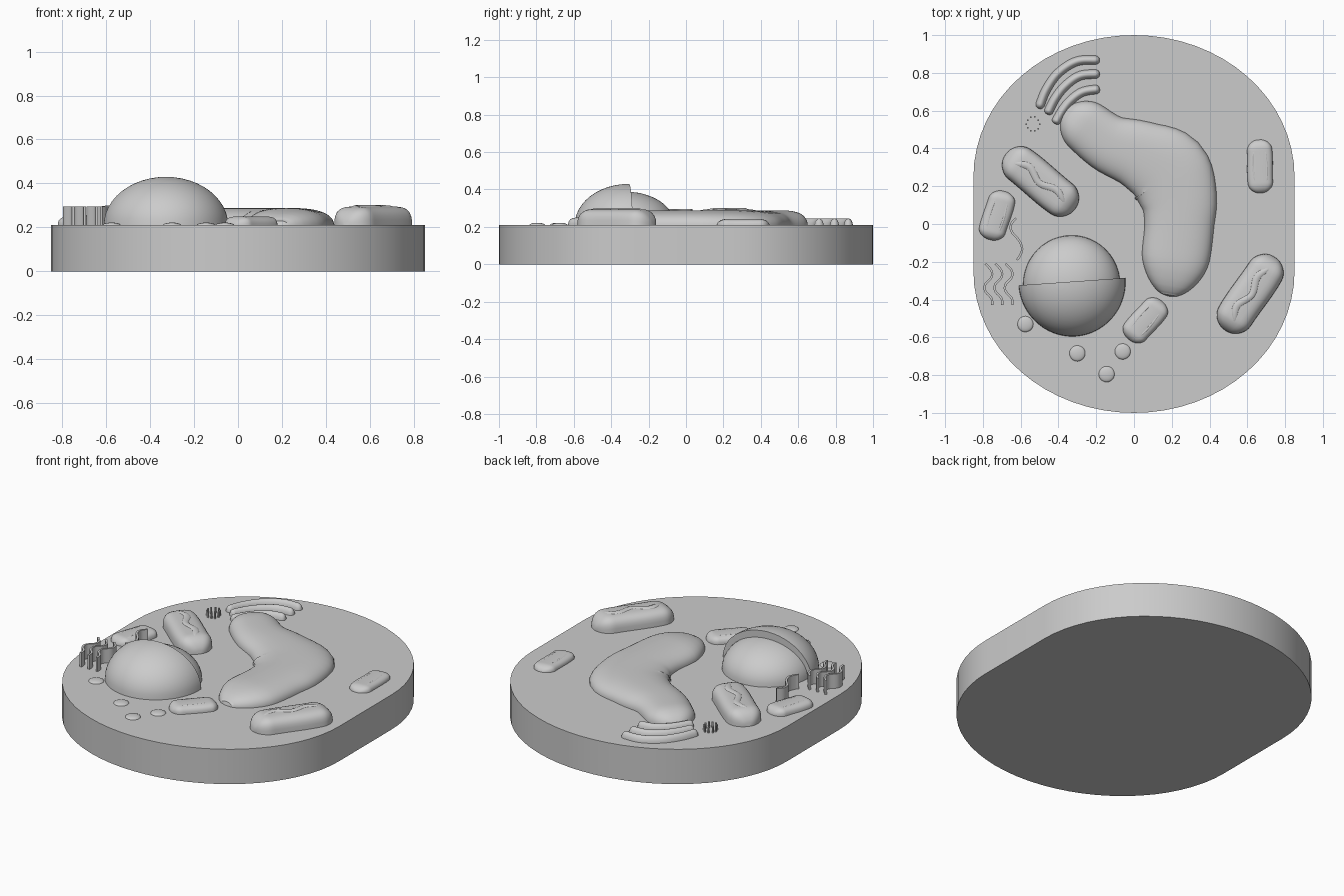
import bpy, bmesh, math, random
from mathutils import Vector

if "Cube" in bpy.data.objects:
    bpy.data.objects.remove(bpy.data.objects["Cube"])

random.seed(4)
TOP = 0.21
grey = bpy.data.materials.new("plain grey")
grey.diffuse_color = (0.6, 0.6, 0.6, 1)
grey.use_nodes = True
grey.node_tree.nodes["Principled BSDF"].inputs["Base Color"].default_value = grey.diffuse_color


def finish(name, bm, angle=35):
    bmesh.ops.recalc_face_normals(bm, faces=bm.faces)
    me = bpy.data.meshes.new(name)
    bm.to_mesh(me)
    bm.free()
    me.materials.append(grey)
    ob = bpy.data.objects.new(name, me)
    bpy.context.collection.objects.link(ob)
    bpy.context.view_layer.objects.active = ob
    ob.select_set(True)
    bpy.ops.object.shade_smooth_by_angle(angle=math.radians(angle))
    ob.select_set(False)
    return ob


def spline(pts, n):
    """Catmull-Rom samples through tuples of any length."""
    p = [Vector(q) for q in pts]
    p = [2 * p[0] - p[1]] + p + [2 * p[-1] - p[-2]]
    out = []
    for k in range(n + 1):
        t = k / n * (len(p) - 3)
        i = min(int(t), len(p) - 4)
        t -= i
        a, b, c, d = p[i:i + 4]
        out.append(0.5 * (2 * b + (c - a) * t + (2 * a - 5 * b + 4 * c - d) * t * t
                          + (3 * b - a - 3 * c + d) * t ** 3))
    return out


def mound(name, pts, height, n=40, cap=0.2, base=TOP, boxy=1.0, ring=16, sink=0.01):
    """Rounded swell along a path of (x, y, half width)."""
    s = spline(pts, n)
    # crowd samples towards the rounded ends
    s = spline([tuple(v) for v in s], n * 3)
    m = len(s) - 1
    ids = [round(m * (1 - math.cos(math.pi * k / n)) / 2) for k in range(n + 1)]
    bm = bmesh.new()
    rows = []
    for i in ids:
        f = i / m
        e = min(f, 1 - f) / cap
        k = 1 if e >= 1 else math.sqrt(max(0, 1 - (1 - e) ** 2))
        k = max(k, 0.02)
        a, b = s[max(i - 2, 0)], s[min(i + 2, m)]
        d = Vector((b[0] - a[0], b[1] - a[1])).normalized()
        row = []
        for j in range(ring + 1):
            q = math.pi * j / ring
            w = math.copysign(abs(math.cos(q)) ** boxy, math.cos(q)) * s[i][2] * k
            z = math.sin(q) ** boxy * height * k ** 0.9
            row.append(bm.verts.new((s[i][0] - d.y * w, s[i][1] + d.x * w, base - sink + z)))
        rows.append(row)
    for r, t in zip(rows, rows[1:]):
        for j in range(ring):
            bm.faces.new((r[j], r[j + 1], t[j + 1], t[j]))
        bm.faces.new((r[ring], r[0], t[0], t[ring]))
    bm.faces.new(rows[0])
    bm.faces.new(rows[-1])
    return finish(name, bm, 60)


def dome(name, c, rx, ry, h, a0=0, a1=360, segs=48, rings=12):
    """Half ellipsoid, or a wedge of one closed by a flat wall."""
    bm = bmesh.new()
    full = a1 - a0 == 360
    angs = [math.radians(a0 + (a1 - a0) * k / segs) for k in range(segs + (not full))]
    rows = []
    for r in range(rings):
        q = math.pi / 2 * r / rings
        rows.append([bm.verts.new((c[0] + rx * math.cos(q) * math.cos(a),
                                   c[1] + ry * math.cos(q) * math.sin(a),
                                   TOP + h * math.sin(q))) for a in angs])
    tip = bm.verts.new((c[0], c[1], TOP + h))
    n = len(angs)
    for j in range(n if full else n - 1):
        k = (j + 1) % n
        for r, t in zip(rows, rows[1:]):
            bm.faces.new((r[j], r[k], t[k], t[j]))
        bm.faces.new((rows[-1][j], rows[-1][k], tip))
    if not full:
        bm.faces.new([r[0] for r in rows] + [tip] + [r[-1] for r in reversed(rows)])
    bm.faces.new(rows[0])
    return finish(name, bm)


def ribbon(name, pts, half, top, n=28):
    """Thin upright wall following a path."""
    s = spline(pts, n)
    bm = bmesh.new()
    left, right = [], []
    for i, p in enumerate(s):
        d = (s[min(i + 1, n)] - s[max(i - 1, 0)]).normalized()
        left.append(bm.verts.new((p.x - d.y * half, p.y + d.x * half, TOP - 0.01)))
        right.append(bm.verts.new((p.x + d.y * half, p.y - d.x * half, TOP - 0.01)))
    faces = [bm.faces.new((left[i], left[i + 1], right[i + 1], right[i])) for i in range(n)]
    ext = bmesh.ops.extrude_face_region(bm, geom=faces)
    for v in ext["geom"]:
        if isinstance(v, bmesh.types.BMVert):
            v.co.z = top
    return finish(name, bm)


# Base slab: straight sides with rounded ends
bm = bmesh.new()
ring = []
for end in (1, -1):
    for k in range(33):
        a = math.pi * k / 32
        ring.append(bm.verts.new((0.85 * math.cos(a) * end,
                                  end * (0.25 + 0.75 * math.sin(a)), 0)))
face = bm.faces.new(ring)
ext = bmesh.ops.extrude_face_region(bm, geom=[face])
bmesh.ops.translate(bm, vec=(0, 0, TOP),
                    verts=[v for v in ext["geom"] if isinstance(v, bmesh.types.BMVert)])
finish("base_slab", bm, 30)

# Nucleus: inner dome and a larger half shell over its front
dome("nucleus_inner", (-0.33, -0.32), 0.257, 0.26, 0.178)
shell = dome("nucleus_shell", (0, 0), 0.283, 0.29, 0.22, 180, 360)
shell.location = (-0.328, -0.305, 0)
shell.rotation_euler.z = math.radians(4)

# Large bent vacuole
mound("vacuole", [(-0.365, 0.60, 0.125), (-0.26, 0.52, 0.14), (-0.13, 0.425, 0.155),
                  (0.03, 0.365, 0.185), (0.175, 0.28, 0.225), (0.235, 0.14, 0.205),
                  (0.24, 0.0, 0.185), (0.22, -0.18, 0.18), (0.185, -0.385, 0.15)],
      0.088, n=56, cap=0.13, boxy=0.8, ring=24)

# Mitochondria: x, y, length, width, angle, height
for i, (x, y, length, width, ang, h) in enumerate([
        (-0.495, 0.225, 0.47, 0.20, -38, 0.085),
        (0.615, -0.37, 0.47, 0.20, 57, 0.085),
        (0.667, 0.305, 0.285, 0.135, 93, 0.032),
        (-0.725, 0.045, 0.27, 0.145, 74, 0.04),
        (0.06, -0.51, 0.27, 0.145, 50, 0.04)]):
    d = Vector((math.cos(math.radians(ang)), math.sin(math.radians(ang))))
    s = Vector((-d.y, d.x))
    c = Vector((x, y))

    def at(u, v, w):
        q = c + d * u * length + s * v * width
        return (q.x, q.y, w * width)

    mound(f"mitochondrion_{i}", [at(-0.5, 0, 0.47), at(-0.2, 0.02, 0.5), at(0.2, -0.02, 0.5),
                                 at(0.5, 0, 0.47)], h + 0.01, cap=0.22, boxy=0.6)
    # wavy fold along the top
    if i < 2:
        mound(f"mitochondrion_fold_{i}",
              [at(-0.38, -0.08, 0.1), at(-0.2, 0.12, 0.13), at(0, -0.05, 0.12),
               at(0.2, 0.08, 0.13), at(0.38, -0.08, 0.1)],
              0.022, base=TOP + h - 0.006, ring=10)
    else:
        for v in (-0.22, 0.0, 0.22):
            mound(f"mitochondrion_fold_{i}",
                  [at(-0.36, v, 0.07), at(0, v * 1.2, 0.08), at(0.36, v, 0.07)],
                  0.018, base=TOP + h - 0.008, n=20, ring=8)

# Stacked curved sacs
for i, pts in enumerate([
        [(-0.18, 0.868), (-0.30, 0.862), (-0.40, 0.80), (-0.465, 0.71), (-0.505, 0.61)],
        [(-0.18, 0.795), (-0.285, 0.785), (-0.365, 0.73), (-0.42, 0.66), (-0.46, 0.58)],
        [(-0.18, 0.715), (-0.27, 0.70), (-0.335, 0.655), (-0.38, 0.60), (-0.42, 0.53)]]):
    mound(f"curved_sac_{i}", [(x, y, 0.025) for x, y in pts], 0.045, cap=0.06, ring=10)

# Wavy upright sheets
for i, x in enumerate((-0.775, -0.722, -0.668)):
    ribbon(f"wavy_sheet_{i}", [(x + dx, -0.21 - 0.0365 * k) for k, dx in
                               enumerate((-0.012, 0.02, 0.02, -0.012, -0.012, 0.02, 0.025))],
           0.006, 0.296)
ribbon("long_wavy_sheet", [(-0.625, 0.03), (-0.65, 0.0), (-0.648, -0.04), (-0.61, -0.085),
                           (-0.592, -0.13), (-0.605, -0.17), (-0.62, -0.19)], 0.006, 0.296)

# Low round vesicles
for x, y in ((-0.575, -0.53), (-0.3, -0.685), (-0.145, -0.795), (-0.06, -0.675)):
    dome("vesicle", (x, y), 0.042, 0.042, 0.012, segs=20, rings=5)

# Cluster of tiny posts
for k in range(10):
    a = 2 * math.pi * k / 10
    x = -0.535 + 0.035 * math.cos(a)
    y = 0.53 + 0.04 * math.sin(a) + random.uniform(-0.005, 0.005)
    ribbon("tiny_post", [(x - 0.004, y), (x + 0.004, y)], 0.004, 0.245, 1)
